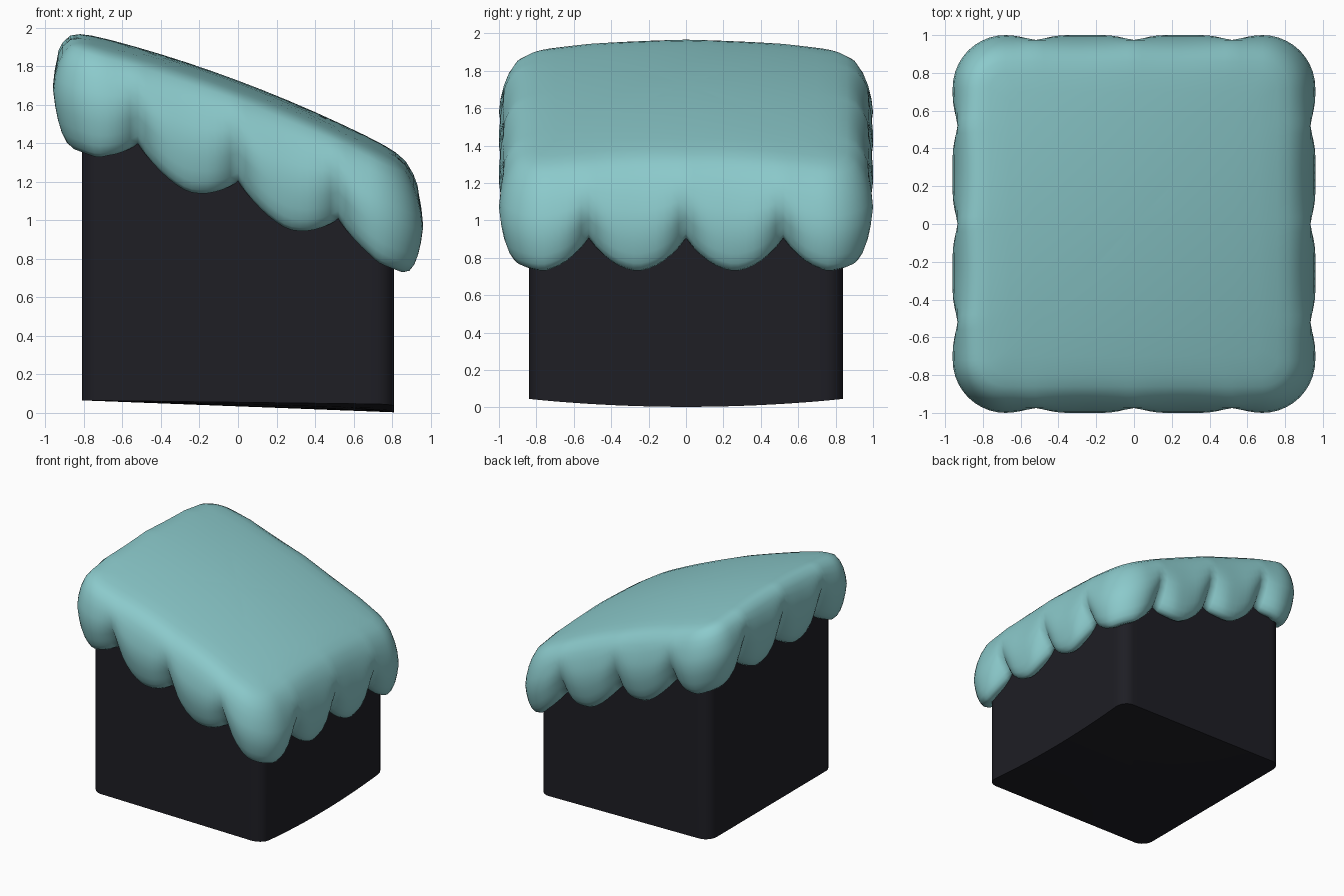
import bpy, bmesh, math
from mathutils import Vector

if "Cube" in bpy.data.objects:
    bpy.data.objects.remove(bpy.data.objects["Cube"])

STEP, NC = 0.04, 10          # side spacing, segments per corner


def outline(hx, hy, r):
    """Return (count, point(i, inset)) for a rounded rectangle."""
    keys = []
    spans = [hy - r, hx - r, hy - r, hx - r]
    for q in range(4):
        n = round(2 * spans[q] / STEP)
        keys += [(q, 'side', k / n) for k in range(n)]
        keys += [(q, 'corner', k / NC) for k in range(NC)]

    def point(i, d):
        q, kind, t = keys[i]
        rr = max(r - d, 0.04)
        cx, cy = hx - d - rr, hy - d - rr
        corners = [(cx, -cy), (cx, cy), (-cx, cy), (-cx, -cy)]
        a, b = Vector(corners[q]), Vector(corners[(q + 1) % 4])
        ang = q * math.pi / 2
        if kind == 'side':
            c = a.lerp(b, t)
        else:
            c = b
            ang += t * math.pi / 2
        return c + rr * Vector((math.cos(ang), math.sin(ang)))
    return len(keys), point


def top_z(x, y):
    return 1.725 - 0.375 * x - 0.085 * x * x - 0.055 * (y / 0.8) ** 2


def low_z(x, y):
    return 1.05 - 0.375 * x


def build(name, rings, color, start=None, end=None, angle=180):
    """Loft closed rings, with optional centre points closing both ends."""
    bm = bmesh.new()
    vs = [[bm.verts.new(p) for p in ring] for ring in rings]
    n = len(vs[0])
    for a, b in zip(vs, vs[1:]):
        for i in range(n):
            j = (i + 1) % n
            bm.faces.new((a[i], b[i], b[j], a[j]))
    for ring, c in ((vs[0], start), (vs[-1], end)):
        if c:
            v = bm.verts.new(c)
            for i in range(n):
                bm.faces.new((ring[i], ring[(i + 1) % n], v))
    bmesh.ops.recalc_face_normals(bm, faces=bm.faces)
    me = bpy.data.meshes.new(name)
    bm.to_mesh(me)
    bm.free()
    ob = bpy.data.objects.new(name, me)
    bpy.context.collection.objects.link(ob)
    mat = bpy.data.materials.new(name + "_material")
    mat.diffuse_color = (*color, 1)
    mat.use_nodes = True
    mat.node_tree.nodes["Principled BSDF"].inputs["Base Color"].default_value = mat.diffuse_color
    me.materials.append(mat)
    bpy.ops.object.select_all(action='DESELECT')
    ob.select_set(True)
    bpy.context.view_layer.objects.active = ob
    bpy.ops.object.shade_smooth_by_angle(angle=math.radians(angle))
    return ob


# Sloping icing cap with a scalloped, puffy rim
HX, HY = 0.96, 1.0
count, pt = outline(HX, HY, 0.28)
cusps = [Vector(p) for c in (-0.52, 0, 0.52)
         for p in ((HX, c), (-HX, c), (c, HY), (c, -HY))]
near = [min((pt(i, 0) - c).length for c in cusps) for i in range(count)]
profile = [(0.30, 1.0), (0.20, 0.995), (0.14, 0.98), (0.09, 0.94),
           (0.05, 0.84), (0.025, 0.73), (0.008, 0.6), (0, 0.47),
           (0.01, 0.33), (0.025, 0.2), (0.045, 0.1), (0.07, 0.03),
           (0.10, 0.0), (0.135, 0.01), (0.18, 0.06)]
rings = []
for s in (0.2, 0.4, 0.6, 0.8):
    ring = []
    for i in range(count):
        p = pt(i, 0.30) * s
        ring.append((p.x, p.y, top_z(*p)))
    rings.append(ring)
for d, f in profile:
    ring = []
    for i in range(count):
        groove = max(0, 1 - near[i] / 0.17) ** 2 * min(1, max(0, (0.75 - f) / 0.6))
        p = pt(i, d + 0.07 * groove)
        lift = 0.15 * max(0, 1 - near[i] / 0.28) ** 1.9 + 0.03 * (near[i] < 0.0)
        low = low_z(*p) + lift
        ring.append((p.x, p.y, low + (top_z(*p) - low) * f))
    rings.append(ring)
build("icing_cap", rings, (0.26, 0.59, 0.60), start=(0, 0, top_z(0, 0)))

# Dark block body with a slightly sagging underside
bcount, bpt = outline(0.81, 0.84, 0.10)


def base_z(x, y):
    k = (x + 0.81) / 1.62
    return 0.065 - 0.02 * k - 0.042 * k * (1 - (y / 0.84) ** 2)


edge = [bpt(i, 0) for i in range(bcount)]
body = [[(p.x * s, p.y * s, base_z(*(p * s))) for p in edge] for s in (0.35, 0.7, 1)]
body.append([(p.x, p.y, low_z(*p) + 0.3) for p in edge])
build("cake_body", body, (0.013, 0.013, 0.018), start=(0, 0, base_z(0, 0)),
      end=(0, 0, low_z(0, 0) + 0.3), angle=40)
